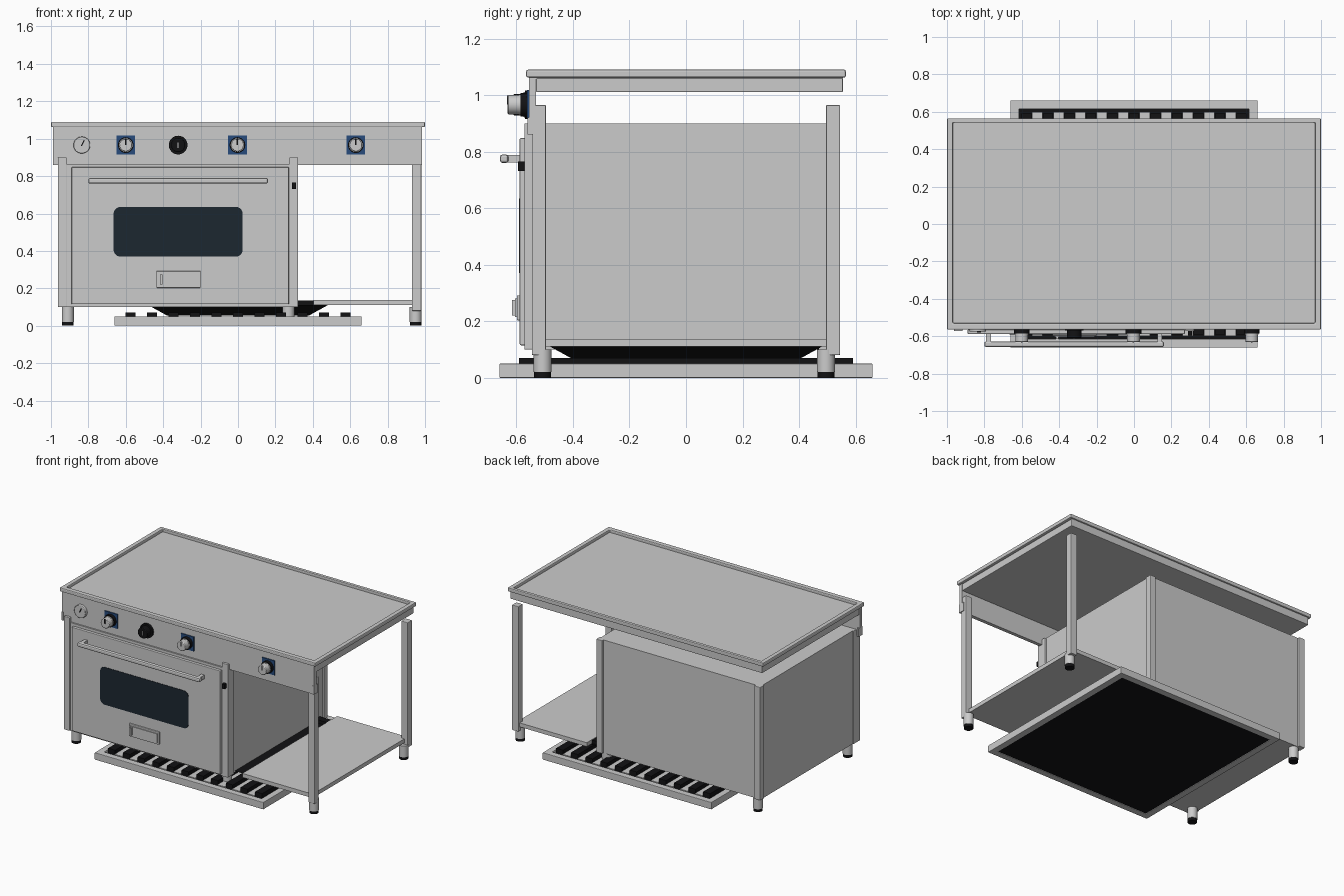
import bpy, math

if "Cube" in bpy.data.objects:
    bpy.data.objects.remove(bpy.data.objects["Cube"])

def material(name, color):
    m = bpy.data.materials.new(name)
    m.diffuse_color = (*color, 1)
    m.use_nodes = True
    m.node_tree.nodes["Principled BSDF"].inputs["Base Color"].default_value = m.diffuse_color
    return m

BLACK = material("black", (0.006, 0.006, 0.007))
BLUE = material("blue", (0.02, 0.07, 0.2))
GLASS = material("dark_glass", (0.012, 0.02, 0.03))

def finish(ob, name, mat=None, bevel=0, segs=2):
    ob.name = name
    if mat:
        ob.data.materials.append(mat)
    if bevel:
        b = ob.modifiers.new("bevel", 'BEVEL')
        b.width, b.segments = bevel, segs
        b.limit_method = 'ANGLE'
    return ob

def mesh(name, verts, faces, mat=None, bevel=0):
    me = bpy.data.meshes.new(name)
    me.from_pydata(verts, [], faces)
    ob = bpy.data.objects.new(name, me)
    bpy.context.collection.objects.link(ob)
    return finish(ob, name, mat, bevel)

QUADS = [(3, 2, 1, 0), (4, 5, 6, 7), (0, 1, 5, 4), (1, 2, 6, 5), (2, 3, 7, 6), (3, 0, 4, 7)]

def box(name, x0, x1, y0, y1, z0, z1, mat=None, bevel=0):
    v = [(x, y, z) for z in (z0, z1) for x, y in ((x0, y0), (x1, y0), (x1, y1), (x0, y1))]
    return mesh(name, v, QUADS, mat, bevel)

def cyl(name, loc, r, depth, axis='z', mat=None, bevel=0, n=32):
    rot = {'z': (0, 0, 0), 'y': (math.pi / 2, 0, 0), 'x': (0, math.pi / 2, 0)}[axis]
    bpy.ops.mesh.primitive_cylinder_add(vertices=n, radius=r, depth=depth, location=loc, rotation=rot)
    bpy.ops.object.shade_smooth_by_angle(angle=math.radians(35))
    return finish(bpy.context.object, name, mat, bevel)

def rounded_panel(name, x0, x1, z0, z1, y0, y1, r, mat=None):
    pts = []
    for cx, cz, a in ((x1 - r, z1 - r, 0), (x0 + r, z1 - r, 90), (x0 + r, z0 + r, 180), (x1 - r, z0 + r, 270)):
        for i in range(6):
            t = math.radians(a + 18 * i)
            pts.append((cx + r * math.cos(t), cz + r * math.sin(t)))
    n = len(pts)
    v = [(x, y0, z) for x, z in pts] + [(x, y1, z) for x, z in pts]
    f = [tuple(range(n)), tuple(reversed(range(n, 2 * n)))]
    f += [(i, i + n, (i + 1) % n + n, (i + 1) % n) for i in range(n)]
    return mesh(name, v, f, mat)

def frame(name, outer, inner, z0, z1, bevel=0):
    """Rectangular ring; outer and inner are (x0, x1, y0, y1)."""
    def loop(b, z):
        return [(b[0], b[2], z), (b[1], b[2], z), (b[1], b[3], z), (b[0], b[3], z)]
    v = loop(outer, z0) + loop(outer, z1) + loop(inner, z1) + loop(inner, z0)
    f = []
    for k in range(4):
        a, b = 4 * k, 4 * ((k + 1) % 4)
        f += [(a + i, a + (i + 1) % 4, b + (i + 1) % 4, b + i) for i in range(4)]
    return mesh(name, v, f, None, bevel)

# Worktop: slab, plate and raised rim
box("worktop_slab", -0.985, 0.985, -0.53, 0.555, 1.01, 1.06, bevel=0.004)
box("worktop_plate", -0.98, 0.98, -0.54, 0.555, 1.055, 1.07)
frame("worktop_rim", (-1, 1, -0.565, 0.565), (-0.968, 0.968, -0.53, 0.542), 1.062, 1.09, 0.006)

# Control apron with folded side returns and lower lip
box("control_apron", -0.99, 0.985, -0.555, -0.53, 0.86, 1.065)
for s, x in (("left", -0.99), ("right", 0.973)):
    box(s + "_apron_return", x, x + 0.012, -0.56, -0.515, 0.86, 0.92)

# Oven body
box("oven_body", -0.955, 0.31, -0.53, 0.53, 0.1, 0.9)
for s, x in (("left", -0.962), ("right", 0.275)):
    box(s + "_front_post", x, x + 0.046, -0.572, -0.5, 0.1, 0.9, bevel=0.003)
    box(s + "_back_trim", x, x + 0.046, 0.5, 0.545, 0.1, 0.9, bevel=0.003)
box("door_surround", -0.92, 0.28, -0.565, -0.53, 0.1, 0.865)
box("oven_door", -0.89, 0.272, -0.588, -0.565, 0.115, 0.848, bevel=0.004)
rounded_panel("door_window", -0.665, 0.025, 0.37, 0.635, -0.591, -0.58, 0.035, GLASS)
box("door_latch", 0.29, 0.31, -0.595, -0.57, 0.732, 0.765, BLACK)

# Door handle
box("door_handle", -0.8, 0.16, -0.658, -0.628, 0.76, 0.79, bevel=0.009)
for s, x in (("left", -0.79), ("right", 0.125)):
    box(s + "_handle_bracket", x, x + 0.025, -0.64, -0.585, 0.762, 0.788)

# Small vent hatch
box("vent_hatch", -0.437, -0.2, -0.598, -0.585, 0.203, 0.292, bevel=0.003)
box("vent_slide", -0.425, -0.212, -0.604, -0.595, 0.215, 0.28)
box("vent_grip", -0.416, -0.404, -0.615, -0.6, 0.22, 0.275)

# Open-side legs, all feet
for s, y in (("front", -0.545), ("back", 0.495)):
    box(s + "_right_leg", 0.93, 0.98, y, y + 0.05, 0.08, 0.965, bevel=0.004)
for x in (-0.91, 0.27, 0.95):
    for y in (-0.507, 0.495):
        z0 = 0.05 if x == 0.27 else 0.02
        cyl("foot", (x, y, (z0 + 0.1) / 2), 0.032, 0.1 - z0)
        if x != 0.27:
            cyl("foot_pad", (x, y, 0.0125), 0.03, 0.025, mat=BLACK)

# Lower shelf
box("lower_shelf", 0.405, 0.955, -0.53, 0.53, 0.11, 0.138)
box("shelf_bracket", 0.3, 0.42, 0.42, 0.47, 0.1, 0.134, BLACK)

# Controls: square plates with knobs, round dial and gauge
Z = 0.966
for x in (-0.6, -0.003, 0.63):
    box("knob_plate", x - 0.05, x + 0.05, -0.562, -0.55, Z - 0.05, Z + 0.052, BLUE)
    cyl("knob_collar", (x, -0.57, Z), 0.042, 0.03, 'y', BLACK)
    cyl("knob_base", (x, -0.577, Z), 0.036, 0.03, 'y')
    cyl("knob", (x, -0.606, Z), 0.034, 0.05, 'y', bevel=0.004)
    box("knob_pointer", x - 0.004, x + 0.004, -0.633, -0.625, Z, Z + 0.032, BLACK)
cyl("dial_base", (-0.32, -0.56, Z), 0.05, 0.02, 'y', BLACK)
cyl("dial", (-0.32, -0.585, Z), 0.038, 0.05, 'y', BLACK, 0.004)
box("dial_pointer", -0.323, -0.317, -0.612, -0.605, Z - 0.015, Z + 0.015)
cyl("gauge", (-0.835, -0.563, Z), 0.045, 0.025, 'y', bevel=0.003)
needle = box("gauge_needle", -0.003, 0.003, -0.003, 0.003, -0.005, 0.03, BLACK)
needle.location, needle.rotation_euler = (-0.835, -0.576, Z), (0, 0.45, 0)

# Floor drain tray: frame, black pan, alternating grate bars
frame("tray_frame", (-0.66, 0.66, -0.66, 0.66), (-0.615, 0.615, -0.615, 0.615), 0, 0.05, 0.003)
box("tray_pan", -0.64, 0.64, -0.64, 0.64, 0.004, 0.015, BLACK)
for i in range(11):
    x = -0.575 + 0.115 * i
    box("black_grate_bar", x - 0.027, x + 0.027, -0.59, 0.59, 0.012, 0.07, BLACK)
    if i < 10:
        box("grey_grate_bar", x + 0.03, x + 0.085, -0.6, 0.6, 0.012, 0.046)

# Black drain hopper beneath the oven
a, b = 0.38, 0.48
v = [(s * r, t * r, z) for r, z in ((a, 0.055), (b, 0.11))
     for s, t in ((-1, -1), (1, -1), (1, 1), (-1, 1))]
mesh("drain_hopper", v, QUADS, BLACK)
